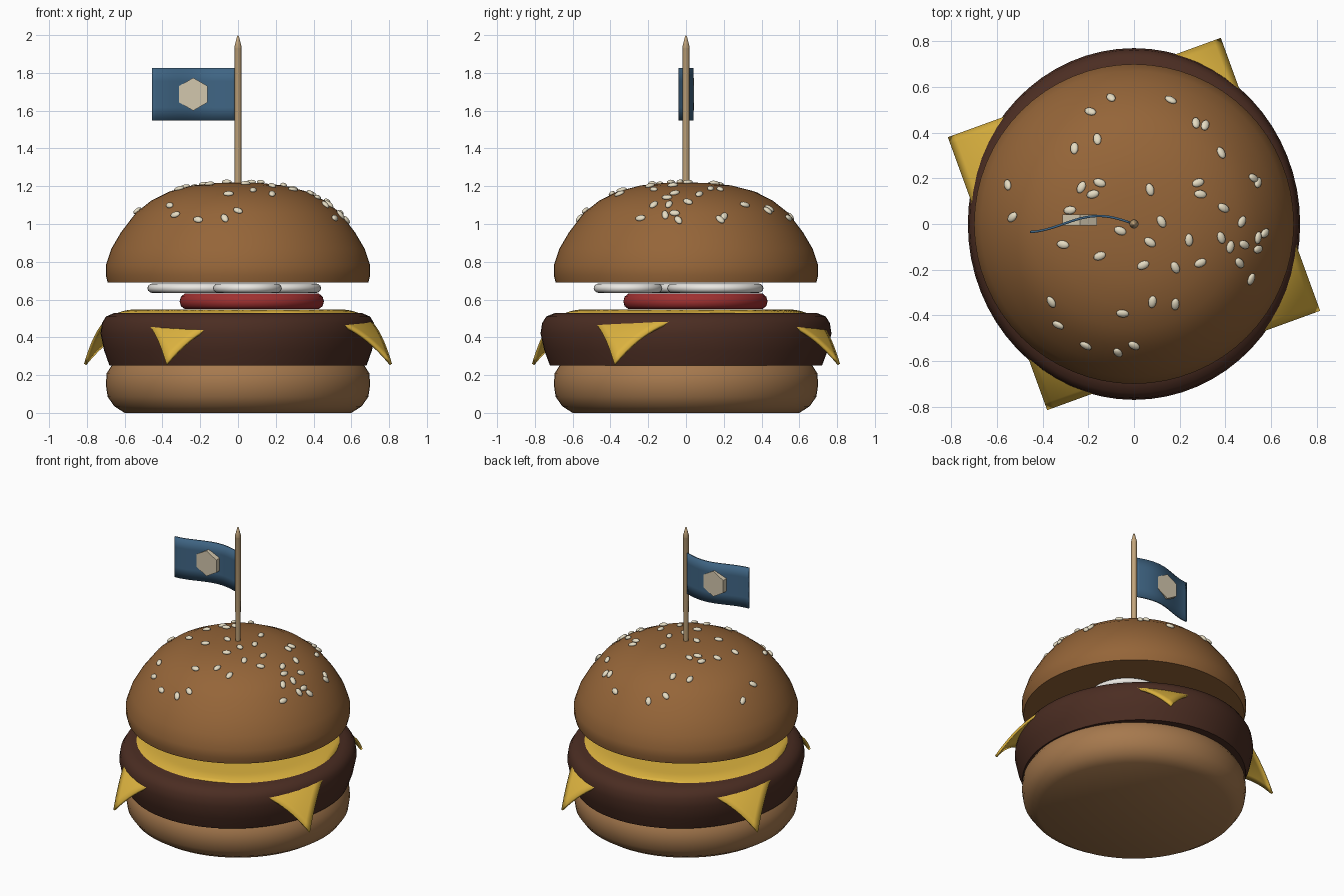
import bpy, bmesh, math, random
from mathutils import Vector, Matrix

if "Cube" in bpy.data.objects:
    bpy.data.objects.remove(bpy.data.objects["Cube"])

random.seed(4)


def material(name, rgb):
    m = bpy.data.materials.new(name)
    m.diffuse_color = (*rgb, 1)
    m.use_nodes = True
    m.node_tree.nodes["Principled BSDF"].inputs["Base Color"].default_value = m.diffuse_color
    return m


CRUST = material("crust", (0.30, 0.13, 0.04))
BREAD = material("bread", (0.38, 0.19, 0.075))
MEAT = material("meat", (0.07, 0.026, 0.016))
CHEESE = material("cheese", (0.72, 0.45, 0.05))
TOMATO = material("tomato", (0.35, 0.03, 0.03))
ONION = material("onion", (0.82, 0.80, 0.76))
SEED = material("seed", (0.78, 0.71, 0.54))
WOOD = material("wood", (0.55, 0.38, 0.20))
CLOTH = material("cloth", (0.05, 0.13, 0.23))
CREAM = material("cream", (0.65, 0.57, 0.42))


def finish(name, bm, mat, angle=40):
    bmesh.ops.recalc_face_normals(bm, faces=bm.faces)
    me = bpy.data.meshes.new(name)
    bm.to_mesh(me)
    bm.free()
    ob = bpy.data.objects.new(name, me)
    bpy.context.collection.objects.link(ob)
    me.materials.append(mat)
    bpy.ops.object.select_all(action='DESELECT')
    ob.select_set(True)
    bpy.context.view_layer.objects.active = ob
    if angle:
        bpy.ops.object.shade_smooth_by_angle(angle=math.radians(angle))
    return ob


def lathe(name, profile, mat, centre=(0, 0), steps=64, scale_x=1.0, closed=False):
    """Spin (radius, z) points around a vertical axis."""
    bm = bmesh.new()
    vs = [bm.verts.new((r, 0, z)) for r, z in profile]
    es = [bm.edges.new(p) for p in zip(vs, vs[1:])]
    if closed:
        es.append(bm.edges.new((vs[-1], vs[0])))
    bmesh.ops.spin(bm, geom=vs + es, cent=(0, 0, 0), axis=(0, 0, 1),
                   angle=math.tau, steps=steps)
    bmesh.ops.remove_doubles(bm, verts=bm.verts, dist=1e-4)
    for v in bm.verts:
        v.co.x = v.co.x * scale_x + centre[0]
        v.co.y += centre[1]
    return finish(name, bm, mat)


# Buns and patty
DOME = [(0.70, 0.78), (0.67, 0.87), (0.62, 0.955), (0.54, 1.06), (0.46, 1.123),
        (0.36, 1.173), (0.24, 1.204), (0.12, 1.217), (0, 1.22)]
lathe("bottom_bun", [(0, 0), (0.60, 0), (0.655, 0.035), (0.69, 0.085), (0.70, 0.15),
                     (0.695, 0.21), (0.67, 0.25), (0, 0.25)], BREAD)
lathe("top_bun", [(0, 0.69), (0.69, 0.69), (0.70, 0.73)] + DOME, CRUST)
lathe("patty", [(0, 0.25), (0.72, 0.25), (0.75, 0.33), (0.77, 0.42), (0.762, 0.475),
                (0.74, 0.51), (0.69, 0.53), (0, 0.53)], MEAT, scale_x=0.945)

# Cheese slice, corners drooping over the patty
bm = bmesh.new()
bmesh.ops.create_grid(bm, x_segments=40, y_segments=40, size=0.636)
bmesh.ops.rotate(bm, verts=bm.verts, matrix=Matrix.Rotation(math.radians(20), 3, 'Z'))
for v in bm.verts:
    rho = max(0, v.co.xy.length - 0.55)
    v.co.z = 0.547 - 0.287 * (rho / 0.35) ** 2
cheese = finish("cheese_slice", bm, CHEESE)
mod = cheese.modifiers.new("thickness", 'SOLIDIFY')
mod.thickness = 0.015
mod.offset = -1

# Tomato slice and onion rings
lathe("tomato_slice", [(0, 0.55), (0.355, 0.55), (0.375, 0.565), (0.382, 0.59),
                       (0.375, 0.615), (0.355, 0.632), (0, 0.632)], TOMATO, (0.073, 0.05))
rings = [(-0.21, 0.10, 0.27), (0.185, 0.155, 0.255), (0.05, -0.307, 0.182)]
for i, (x, y, r) in enumerate(rings):
    section = [(r - 0.032 + 0.032 * math.cos(a), 0.66 + 0.026 * math.sin(a))
               for a in (math.tau * k / 12 for k in range(12))]
    lathe(f"onion_ring_{i + 1}", section, ONION, (x, y), 48, closed=True)

# Sesame seeds lying on the dome
spots = [(-.19, .49), (-.10, .55), (.16, .54), (.27, .44), (.31, .43), (.38, .31),
         (-.16, .37), (-.26, .33), (-.55, .17), (-.53, .03), (-.23, .16), (-.18, .13),
         (-.15, .18), (-.28, .06), (.07, .15), (.28, .18), (.29, .13), (.39, .07),
         (.52, .20), (.54, .18), (.47, .01), (.12, .01), (-.06, -.03), (-.31, -.09),
         (-.15, -.14), (.07, -.08), (.24, -.07), (.38, -.06), (.42, -.10), (.57, -.04),
         (.54, -.06), (.54, -.11), (.48, -.09), (.46, -.17), (.51, -.24), (.29, -.17),
         (.18, -.19), (.04, -.18), (.08, -.34), (.18, -.35), (-.05, -.39), (-.36, -.34),
         (-.33, -.44), (-.21, -.53), (-.07, -.56), (0, -.53)]
bm = bmesh.new()
for x, y in spots:
    r = math.hypot(x, y)
    for (r1, z1), (r0, z0) in zip(DOME, DOME[1:]):
        if r0 <= r <= r1:
            slope = (z1 - z0) / (r1 - r0)
            z = z0 + slope * (r - r0)
            break
    normal = Vector((-slope * x / r, -slope * y / r, 1)).normalized()
    turn = normal.to_track_quat('Z', 'Y').to_matrix().to_4x4()
    place = (Matrix.Translation(Vector((x, y, z)) + normal * 0.005) @ turn
             @ Matrix.Rotation(random.uniform(0, math.pi), 4, 'Z')
             @ Matrix.Diagonal((0.018, 0.028, 0.012, 1)))
    bmesh.ops.create_uvsphere(bm, u_segments=12, v_segments=8, radius=1, matrix=place)
finish("sesame_seeds", bm, SEED, 60)

# Pick
lathe("pick", [(0, 1.0), (0.017, 1.0), (0.018, 1.93), (0.02, 1.935), (0.005, 1.995),
               (0, 2.0)], WOOD, steps=16)


# Waving flag
bm = bmesh.new()
bmesh.ops.create_grid(bm, x_segments=24, y_segments=4, size=0.5)
for v in bm.verts:
    x = -0.235 + v.co.x * 0.44
    v.co = (x, 0.035 * math.sin(-x * math.tau / 0.62), 1.687 + v.co.y * 0.278)
flag = finish("flag", bm, CLOTH)
mod = flag.modifiers.new("thickness", 'SOLIDIFY')
mod.thickness = 0.01
mod.offset = 0

# Hexagon badge through the flag
bm = bmesh.new()
bmesh.ops.create_cone(bm, cap_ends=True, segments=6, radius1=0.087, radius2=0.087, depth=0.048,
                      matrix=Matrix.Translation((-0.237, 0.018, 1.687))
                      @ Matrix.Rotation(math.pi / 2, 4, 'X'))
finish("flag_badge", bm, CREAM, 0)
